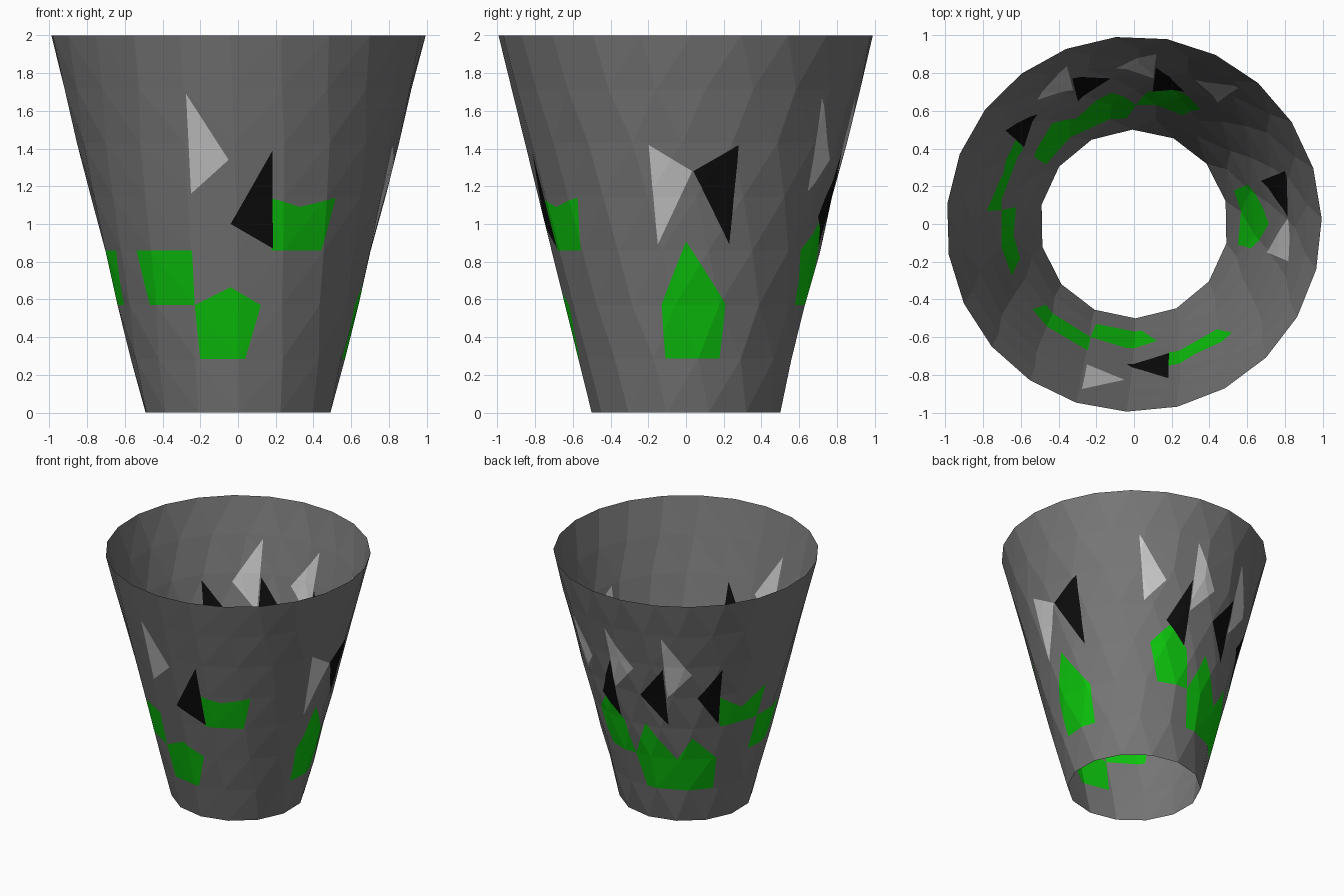
import bpy, bmesh, math
from mathutils import Vector

if "Cube" in bpy.data.objects:
    bpy.data.objects.remove(bpy.data.objects["Cube"])

HEIGHT, R_LOW, R_HIGH = 2.0, 0.5, 0.995
ROWS, N_LOW, N_HIGH = 7, 14, 23


def point(azimuth, z):
    """Point on the cone; azimuth in degrees from the front (-y) towards +x."""
    a = math.radians(azimuth)
    r = R_LOW + (R_HIGH - R_LOW) * z / HEIGHT
    return Vector((r * math.sin(a), -r * math.cos(a), z))


def material(name, rgb):
    m = bpy.data.materials.new(name)
    m.diffuse_color = (*rgb, 1)
    m.use_nodes = True
    m.node_tree.nodes["Principled BSDF"].inputs["Base Color"].default_value = m.diffuse_color
    return m


# Tapered open shell: rings gain sides towards the rim
bm = bmesh.new()
rings = []
for i in range(ROWS + 1):
    t = i / ROWS
    n = round(N_LOW + (N_HIGH - N_LOW) * t)
    start = 1 - 3.3 * t
    rings.append([(start + 360 * k / n, bm.verts.new(point(start + 360 * k / n, HEIGHT * t)))
                  for k in range(n)])

for low, high in zip(rings, rings[1:]):
    i = j = 0
    nl, nh = len(low), len(high)
    while i < nl or j < nh:
        a, b = low[i % nl][1], high[j % nh][1]
        # advance whichever ring has the nearer next corner
        if j >= nh or (i < nl and (i + 1) / nl <= (j + 1) / nh):
            bm.faces.new((a, low[(i + 1) % nl][1], b))
            i += 1
        else:
            bm.faces.new((a, high[(j + 1) % nh][1], b))
            j += 1


def paint(outline, index):
    """Cut a convex outline into the shell and colour the faces inside it."""
    pts = [point(a, z) for a, z in outline]
    centre = sum(pts, Vector()) / len(pts)
    out = Vector((centre.x, centre.y, 0)).normalized()
    region = [f for f in bm.faces if f.calc_center_median().xy.normalized().dot(out.xy) > 0.6]
    for p, q in zip(pts, pts[1:] + pts[:1]):
        mid = (p + q) / 2
        normal = (q - p).cross(Vector((mid.x, mid.y, 0))).normalized()
        if normal.dot(centre - p) < 0:
            normal.negate()
        geom = set(region)
        for f in region:
            geom.update(f.edges)
            geom.update(f.verts)
        cut = bmesh.ops.bisect_plane(bm, geom=list(geom), dist=1e-4, plane_co=p, plane_no=normal)
        faces = {g for g in cut["geom"] if isinstance(g, bmesh.types.BMFace)}
        faces.update(f for f in region if f.is_valid)
        region = [f for f in faces if normal.dot(f.calc_center_median() - p) > 0]
    for f in region:
        f.material_index = index


# Green patches: (azimuth, height) outlines
green = [
    [(-50, .86), (-20, .86), (-21, .57), (-47.5, .57)],
    [(-21, .57), (-3.5, .665), (11, .57), (4, .286), (-20.7, .286)],
    [(12.6, 1.14), (25.5, 1.09), (26, .86), (14.7, .86)],
    [(25.5, 1.09), (42, 1.14), (38.4, .86), (26, .86)],
    [(90, .91), (109.2, .575), (108.5, .286), (78.8, .286), (78.2, .57)],
    [(150, .86), (162, 1.02), (174, .86), (179, .57), (156, .57)],
    [(179, .57), (189.5, .88), (209, .57), (211, .286), (184, .286)],
    [(209, .57), (219, .77), (236, .57), (236, .286), (211, .286)],
    [(233, 1.14), (249, 1.0), (250, .86), (236, .86)],
    [(249, 1.0), (265, 1.14), (264, .86), (250, .86)],
    [(264, .86), (293, .86), (287, .57), (262, .57)],
]
# Black spikes pointing one way, pale spikes pointing the other
black = [
    [(-3, 1.0), (12.6, 1.39), (15.1, .87)],
    [(92.8, 1.28), (109.3, 1.42), (108.8, .89)],
    [(159, 1.04), (172, 1.39), (172, .88)],
    [(189, 1.14), (203, 1.40), (204.5, .89)],
    [(221.5, 1.14), (234, 1.39), (235, .88)],
]
pale = [
    [(-17.5, 1.69), (-3.5, 1.34), (-18.5, 1.16)],
    [(76.4, 1.42), (92.3, 1.28), (78, .89)],
    [(142.5, 1.67), (157, 1.34), (145.5, 1.17)],
    [(172.5, 1.68), (186.5, 1.37), (172.5, 1.15)],
    [(203, 1.69), (218, 1.36), (204.5, 1.14)],
]
for index, group in enumerate((green, black, pale), start=1):
    for outline in group:
        paint(outline, index)

mesh = bpy.data.meshes.new("open_cup_shell")
bm.to_mesh(mesh)
bm.free()
for m in (material("stone_grey", (.185, .185, .185)),
          material("leaf_green", (.004, .58, .004)),
          material("black", (.004, .004, .004)),
          material("pale_grey", (.6, .6, .6))):
    mesh.materials.append(m)
shell = bpy.data.objects.new("open_cup_shell", mesh)
bpy.context.collection.objects.link(shell)
